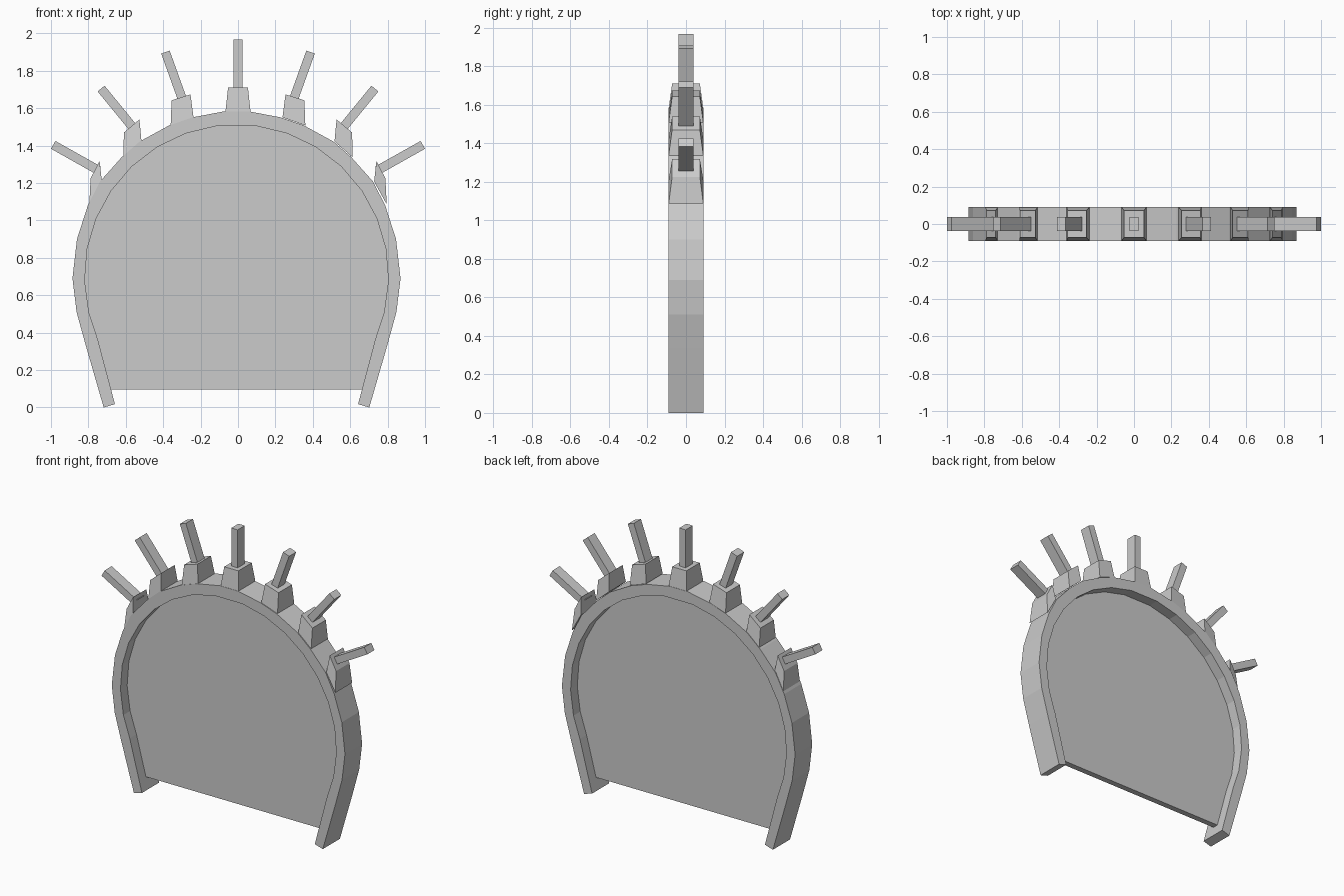
import bpy, bmesh, math
from mathutils import Vector

if "Cube" in bpy.data.objects:
    bpy.data.objects.remove(bpy.data.objects["Cube"])

SHIFT = -0.008     # the arch sits slightly left of the spikes
CZ, R_IN = 0.70, 0.812


def finish(name, bm):
    bmesh.ops.recalc_face_normals(bm, faces=bm.faces[:])
    mesh = bpy.data.meshes.new(name)
    bm.to_mesh(mesh)
    bm.free()
    obj = bpy.data.objects.new(name, mesh)
    bpy.context.collection.objects.link(obj)
    return obj


def loft(name, front, back):
    """Solid between two matching outlines of 3D points."""
    bm = bmesh.new()
    a = [bm.verts.new(p) for p in front]
    b = [bm.verts.new(p) for p in back]
    bm.faces.new(a)
    bm.faces.new(b[::-1])
    n = len(a)
    for i in range(n):
        j = (i + 1) % n
        bm.faces.new((a[i], b[i], b[j], a[j]))
    return finish(name, bm)


def prism(name, outline, half):
    return loft(name, [(x, -half, z) for x, z in outline],
                [(x, half, z) for x, z in outline])


def mirrored(half):
    """Right half listed bottom to top -> complete right-to-left line."""
    return ([(x + SHIFT, z) for x, z in half]
            + [(-x + SHIFT, z) for x, z in reversed(half)])


# Arch band: faceted outer line, rounder inner line, straight splayed legs
outer = mirrored([(0.71, 0.0), (0.807, 0.335), (0.855, 0.51), (0.877, 0.69),
                  (0.853, 0.90), (0.795, 1.08), (0.73, 1.208), (0.615, 1.337),
                  (0.518, 1.422), (0.36, 1.508), (0.236, 1.551), (0.067, 1.583)])
angles = [math.radians(7.5 + 12 * k) for k in range(9, -1, -1)]
arc = [(R_IN * math.sin(a), CZ + R_IN * math.cos(a)) for a in angles]
arc[0] = (0.742, 0.365)
inner = mirrored([(0.65, 0.018)] + arc)
prism("arch_band", outer + inner[::-1], 0.092)

# Thin panel filling the arch
prism("back_panel", mirrored([(0.672, 0.095)] + arc), 0.02)


# Tapered socket: base edge a-b on the band, top edge d-c
def socket(name, a, b, c, d):
    def ring(p, q, h):
        return [(p[0], -h, p[1]), (q[0], -h, q[1]), (q[0], h, q[1]), (p[0], h, p[1])]
    loft(name, ring(a, b, 0.09), ring(d, c, 0.072))


# Rectangular spike along the line p-q
def spike(name, p, q, w=0.024, h=0.038):
    p, q = Vector(p), Vector(q)
    d = (q - p).normalized()
    s = Vector((-d.y, d.x)) * w
    p = p - d * 0.01
    prism(name, [p - s, q - s, q + s, p + s], h)


socket("socket_centre", (-0.067, 1.583), (0.067, 1.583), (0.053, 1.71), (-0.053, 1.71))
spike("spike_centre", (0, 1.71), (0, 1.968))

# Each entry: socket corners (two base, two top), then spike root and tip
sets = [
    [(0.238, 1.551), (0.36, 1.508), (0.355, 1.642), (0.254, 1.674), (0.30, 1.655), (0.388, 1.90)],
    [(0.516, 1.422), (0.613, 1.337), (0.610, 1.47), (0.527, 1.54), (0.57, 1.507), (0.732, 1.705)],
    [(0.728, 1.208), (0.795, 1.086), (0.788, 1.225), (0.74, 1.318), (0.755, 1.273), (0.988, 1.404)],
]
for i, pts in enumerate(sets, 1):
    for side, s in (("right", 1), ("left", -1)):
        p = [(x * s, z) for x, z in pts]
        socket(f"socket_{side}_{i}", *p[:4])
        spike(f"spike_{side}_{i}", *p[4:])
